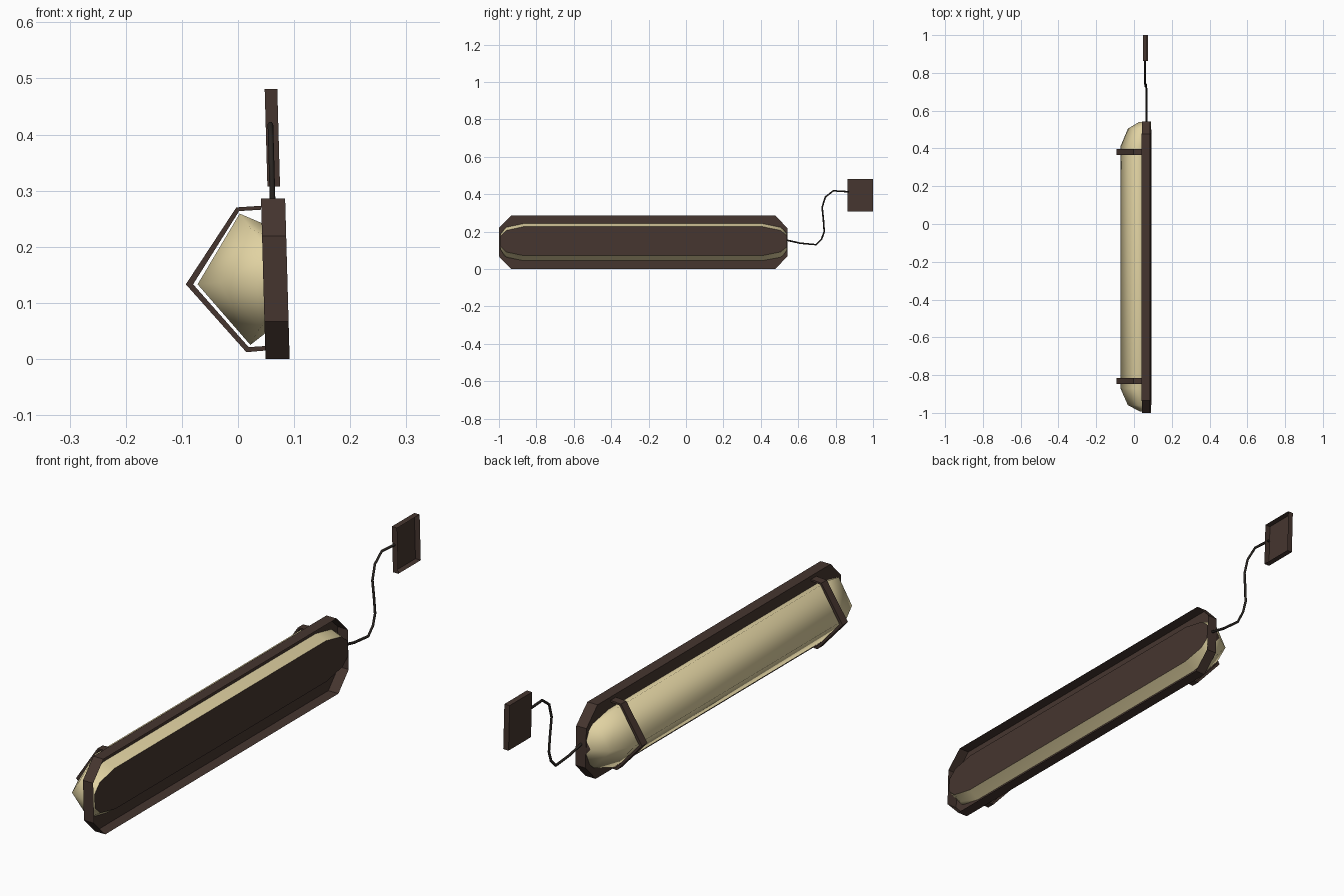
import bpy, bmesh

if "Cube" in bpy.data.objects:
    bpy.data.objects.remove(bpy.data.objects["Cube"])

def material(name, rgb):
    m = bpy.data.materials.new(name)
    m.diffuse_color = (*rgb, 1)
    m.use_nodes = True
    m.node_tree.nodes["Principled BSDF"].inputs["Base Color"].default_value = m.diffuse_color
    return m

BROWN = material("dark_brown_metal", (0.060, 0.036, 0.028))
CREAM = material("cream_glass", (0.75, 0.645, 0.36))
BLACK = material("cable_black", (0.022, 0.018, 0.015))

def loft(name, rings, mats, cap_start=True, cap_end=True):
    """Join equal-length rings of 3D points into a skin."""
    bm = bmesh.new()
    rows = [[bm.verts.new(p) for p in r] for r in rings]
    n = len(rows[0])
    for a, b in zip(rows, rows[1:]):
        for i in range(n):
            j = (i + 1) % n
            bm.faces.new((a[i], a[j], b[j], b[i]))
    if cap_start:
        bm.faces.new(rows[0])
    if cap_end:
        bm.faces.new(rows[-1])
    bmesh.ops.recalc_face_normals(bm, faces=bm.faces[:])
    me = bpy.data.meshes.new(name)
    bm.to_mesh(me)
    bm.free()
    for m in mats:
        me.materials.append(m)
    ob = bpy.data.objects.new(name, me)
    bpy.context.collection.objects.link(ob)
    return ob

def back_x(z):
    """The whole fixture leans slightly: x of its rear plane at height z."""
    return 0.092 - 0.028 * z

def tray(name, outline, d0, d1, mat):
    """Shallow tray from a (y, z) outline: closed toward -x, open at the rear."""
    return loft(name, [[(back_x(z) + d, y, z) for y, z in outline] for d in (d0, d1)],
                [mat], cap_end=False)

def chamfered(y0, y1, z0, z1, cy, cz):
    return [(y0 + cy, z0), (y1 - cy, z0), (y1, z0 + cz), (y1, z1 - cz),
            (y1 - cy, z1), (y0 + cy, z1), (y0, z1 - cz), (y0, z0 + cz)]

# Wall housing with chamfered corners, hollow at the rear
tray("wall_housing", chamfered(-1.0, 0.542, 0.0, 0.286, 0.065, 0.067), -0.043, 0, BROWN)

# Glass body: one cross-section, shrinking at both ends, passing through the housing
SECTION = [(0.085, 0.226), (0.045, 0.241), (0.003, 0.259), (-0.072, 0.133),
           (0.022, 0.025), (0.049, 0.046), (0.0895, 0.072)]
STATIONS = [(-0.993, 0.34), (-0.96, 0.75), (-0.87, 1), (0.41, 1), (0.505, 0.75), (0.54, 0.38)]
CZ = 0.147

def glass_ring(y, s):
    ring = []
    for x, z in SECTION:
        zs = CZ + (z - CZ) * s
        ring.append((back_x(zs) + (x - back_x(z)) * s, y, zs))
    return ring

glass = loft("glass_cover", [glass_ring(y, s) for y, s in STATIONS], [CREAM, BROWN])
for p in glass.data.polygons:
    is_rear = p.normal.x > 0.95          # flat dark rear panel
    is_plug = p.center.y > 0.535         # dark plug where the cable enters
    p.use_smooth = not is_rear
    p.material_index = 1 if is_rear or is_plug else 0

# Two bent guard straps over the glass
STRAP = [(0.0412, 0.273), (-0.003, 0.270), (-0.093, 0.133), (0.015, 0.012), (0.0486, 0.015),
         (0.0484, 0.023), (0.019, 0.021), (-0.080, 0.133), (0.002, 0.2635), (0.0414, 0.266)]
for name, y in (("front_strap", -0.832), ("rear_strap", 0.382)):
    loft(name, [[(x, y + d, z) for x, z in STRAP] for d in (-0.016, 0.016)], [BROWN])

# Hanging cable swept along a path
PATH = [(0.535, 0.155), (0.61, 0.138), (0.695, 0.130), (0.725, 0.160), (0.739, 0.20),
        (0.735, 0.26), (0.728, 0.33), (0.745, 0.385), (0.788, 0.418), (0.87, 0.413)]
cu = bpy.data.curves.new("cable", 'CURVE')
cu.dimensions = '3D'
cu.bevel_depth = 0.005
cu.bevel_resolution = 1
cu.use_fill_caps = True
sp = cu.splines.new('POLY')
sp.points.add(len(PATH) - 1)
for pt, (y, z) in zip(sp.points, PATH):
    pt.co = (back_x(z) - 0.0225, y, z, 1)
cu.materials.append(BLACK)
bpy.context.collection.objects.link(bpy.data.objects.new("cable", cu))

# Small junction box at the cable end, also hollow at the rear
tray("junction_box", [(0.864, 0.307), (1.0, 0.307), (1.0, 0.481), (0.864, 0.481)],
     -0.031, -0.0085, BROWN)
